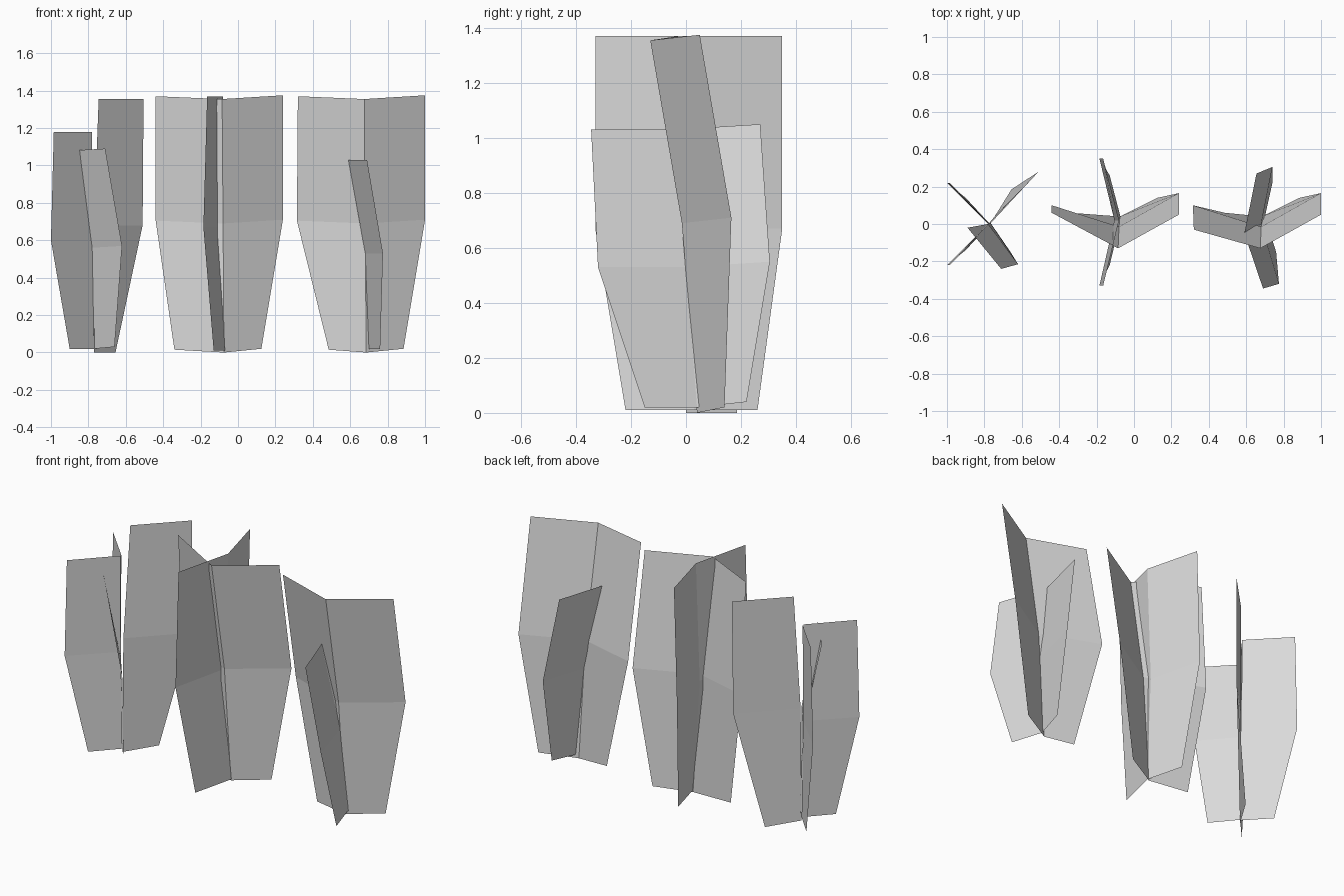
import bpy

# Remove the default cube
cube = bpy.data.objects.get("Cube")
if cube:
    bpy.data.objects.remove(cube, do_unlink=True)

# Single flat colour
GREY = (0.7, 0.7, 0.7, 1)
leaf_grey = bpy.data.materials.new("leaf_grey")
leaf_grey.use_nodes = True
leaf_grey.diffuse_color = GREY
leaf_grey.node_tree.nodes["Principled BSDF"].inputs["Base Color"].default_value = GREY


def sheet(name, heights, columns, lifts=None, shift=0):
    """Thin sheet: each column is three (x, y) points at bottom, middle and top heights."""
    lifts = lifts or [0] * len(columns)
    rows = len(heights)
    verts = [(x + shift, y, z + lift)
             for column, lift in zip(columns, lifts)
             for (x, y), z in zip(column, heights)]
    faces = []
    for c in range(len(columns) - 1):
        for r in range(rows - 1):
            a = c * rows + r
            b = a + rows
            faces.append((a, b, b + 1, a + 1))
    mesh = bpy.data.meshes.new(name)
    mesh.from_pydata(verts, [], faces)
    mesh.materials.append(leaf_grey)
    obj = bpy.data.objects.new(name, mesh)
    bpy.context.collection.objects.link(obj)
    return obj


def flip_y(column):
    return [(x, -y) for x, y in column]


# Wide folded leaves shared by the middle and left plants
wide_heights = (0, 0.69, 1.355)
wide_lifts = (0.015, 0, 0.02)
fold = [(0.01, 0.04), (0.005, -0.015), (0, -0.13)]
wide_end = [(0.21, 0.14), (0.325, 0.165), (0.325, 0.05)]
middle_end = [(-0.255, 0.06), (-0.355, 0.1), (-0.355, 0.06)]
left_end = [(-0.19, 0.06), (-0.36, 0.1), (-0.355, -0.03)]
sheet("middle_wide_leaf", wide_heights, (middle_end, fold, wide_end), wide_lifts, -0.085)
sheet("left_wide_leaf", wide_heights, (left_end, fold, wide_end), wide_lifts, 0.675)

# Cross leaf of the middle plant
sheet("middle_cross_leaf", (0.01, 0.67, 1.37), (
    [(-0.13, -0.22), (-0.185, -0.33), (-0.165, -0.33)],
    [(-0.07, 0.03), (-0.105, 0.02), (-0.08, 0.02)],
    [(-0.13, 0.26), (-0.185, 0.35), (-0.165, 0.35)]))

# Cross leaf of the left plant
sheet("left_cross_leaf", (0.02, 0.53, 1.03), (
    [(0.76, -0.15), (0.775, -0.32), (0.69, -0.345)],
    [(0.7, 0.04), (0.68, 0), (0.59, -0.05)],
    [(0.74, 0.22), (0.74, 0.305), (0.655, 0.27)]), (0, 0, 0.02))

# Four single blades of the right plant
stem = [(-0.77, 0), (-0.78, 0), (-0.78, -0.005)]
tip = [(-0.9, -0.14), (-1, -0.22), (-0.985, -0.22)]
low = (0.02, 0.6, 1.18)
sheet("right_front_outer_blade", low, (tip, stem))
sheet("right_back_outer_blade", low, (flip_y(tip), flip_y(stem)))
sheet("right_back_inner_blade", (0, 0.68, 1.355), (
    [(-0.77, 0), (-0.77, 0.01), (-0.745, 0.04)],
    [(-0.655, 0.185), (-0.51, 0.28), (-0.505, 0.285)]))
sheet("right_front_inner_blade", (0.02, 0.56, 1.08), (
    [(-0.77, 0.01), (-0.78, 0), (-0.89, -0.02)],
    [(-0.66, -0.15), (-0.62, -0.215), (-0.71, -0.24)]), (0, 0.01))
